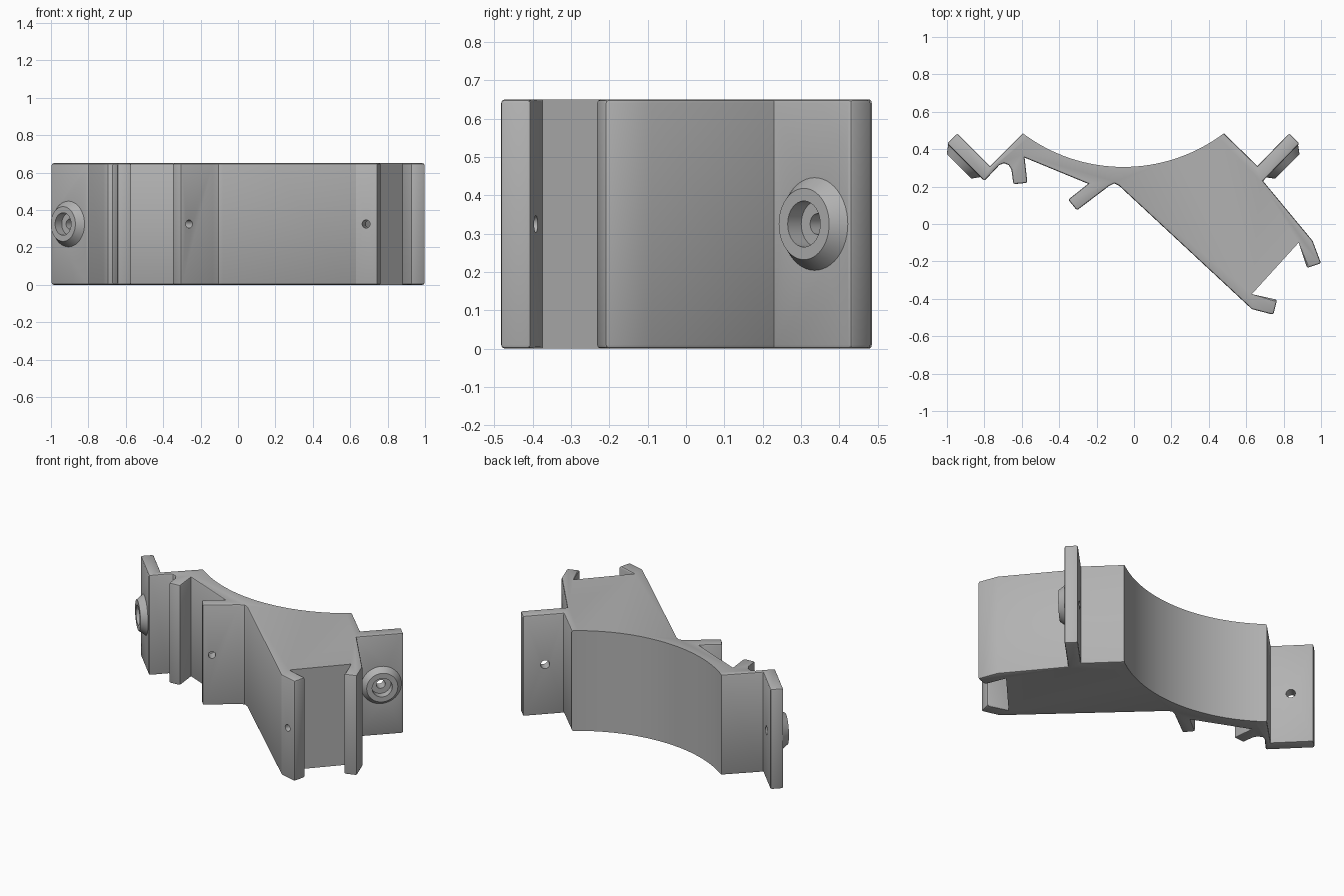
import bpy, bmesh, math
from mathutils import Vector

old = bpy.data.objects.get("Cube")
if old:
    bpy.data.objects.remove(old, do_unlink=True)

HEIGHT = 0.65
MID = HEIGHT / 2

grey = bpy.data.materials.new("grey plastic")
grey.use_nodes = True
colour = (0.45, 0.45, 0.45, 1)
grey.diffuse_color = colour
grey.node_tree.nodes["Principled BSDF"].inputs["Base Color"].default_value = colour


def make_object(name, bm):
    mesh = bpy.data.meshes.new(name)
    bm.to_mesh(mesh)
    bm.free()
    mesh.materials.append(grey)
    obj = bpy.data.objects.new(name, mesh)
    bpy.context.collection.objects.link(obj)
    return obj


def cone(name, base, axis, r1, r2, start, end, sides=48):
    """Cone or cylinder along axis, from start to end measured from base."""
    axis = Vector(axis).normalized()
    bm = bmesh.new()
    bmesh.ops.create_cone(bm, cap_ends=True, segments=sides, radius1=r1,
                          radius2=r2, depth=end - start)
    turn = axis.to_track_quat('Z', 'Y').to_matrix().to_4x4()
    bmesh.ops.transform(bm, matrix=turn, verts=bm.verts)
    bmesh.ops.translate(bm, vec=Vector(base) + axis * (start + end) / 2, verts=bm.verts)
    return make_object(name, bm)


def combine(target, tool, operation):
    mod = target.modifiers.new(tool.name, 'BOOLEAN')
    mod.operation = operation
    mod.solver = 'EXACT'
    mod.object = tool
    tool.hide_render = True
    bpy.context.view_layer.objects.active = target
    bpy.ops.object.modifier_apply(modifier=mod.name)
    bpy.data.objects.remove(tool, do_unlink=True)


# Cradle arc on the back
RADIUS, ARC_X, ARC_Y = 0.893, -0.057, 1.198
sweep = math.asin(0.5375 / RADIUS)
arc = []
for i in range(33):
    a = -sweep + 2 * sweep * i / 32
    arc.append((ARC_X + RADIUS * math.sin(a), ARC_Y - RADIUS * math.cos(a)))

left_flange = [(-0.80, 0.23), (-1.0, 0.43), (-0.945, 0.485), (-0.77, 0.31)]
right_flange = [(0.66, 0.31), (0.83, 0.485), (0.885, 0.43), (0.69, 0.23)]
rear_lip = [(0.955, -0.09), (1.0, -0.21), (0.925, -0.235)]
floor = [(0.88, -0.10), (0.63, -0.375)]
front_lip = [(0.765, -0.405), (0.745, -0.485), (0.63, -0.455)]
middle_tab = [(-0.08, 0.205), (-0.105, 0.217), (-0.135, 0.202),
              (-0.305, 0.073), (-0.352, 0.13), (-0.245, 0.215)]
small_hook = [(-0.585, 0.355), (-0.57, 0.22), (-0.645, 0.213), (-0.655, 0.29),
              (-0.67, 0.315), (-0.695, 0.325), (-0.72, 0.315)]
outline = (left_flange + arc + right_flange + rear_lip + floor + front_lip
           + middle_tab + small_hook)

# Extruded bracket body
bm = bmesh.new()
face = bm.faces.new([bm.verts.new((x, y, 0)) for x, y in outline])
grown = bmesh.ops.extrude_face_region(bm, geom=[face])
bmesh.ops.translate(bm, vec=(0, 0, HEIGHT),
                    verts=[g for g in grown["geom"] if isinstance(g, bmesh.types.BMVert)])
bmesh.ops.recalc_face_normals(bm, faces=bm.faces)


def stays_sharp(edge):
    for group in (arc, floor):
        if all(any(math.hypot(v.co.x - x, v.co.y - y) < 0.001 for x, y in group)
               for v in edge.verts):
            return True
    return False


# Softened outer edges, with the cradle and the slot floor left crisp
soft = [e for e in bm.edges
        if e.is_convex and e.calc_face_angle() > 0.6 and not stays_sharp(e)]
bmesh.ops.bevel(bm, geom=soft, offset=0.01, segments=2, profile=0.5, affect='EDGES')
bmesh.ops.recalc_face_normals(bm, faces=bm.faces)
bracket = make_object("bracket_body", bm)

# Screw bosses with counterbored holes on both flanges
for side, base, axis in (("left_view", (-0.907, 0.337, MID), (-1, -1, 0)),
                         ("right_view", (0.791, 0.336, MID), (1, -1, 0))):
    combine(bracket, cone("boss_" + side, base, axis, 0.125, 0.093, -0.004, 0.04), 'UNION')
    combine(bracket, cone("counterbore_" + side, base, axis, 0.06, 0.06, -0.01, 0.08), 'DIFFERENCE')
    combine(bracket, cone("screw_hole_" + side, base, axis, 0.027, 0.027, -0.2, 0.08), 'DIFFERENCE')

# Pin holes through the middle tab and the front lip
for name, base, axis in (("tab_hole", (-0.26, 0.105, MID), (0.61, -0.79, 0)),
                         ("lip_hole", (0.685, -0.468, MID), (-0.25, -0.97, 0))):
    combine(bracket, cone(name, base, axis, 0.022, 0.022, -0.12, 0.05, 24), 'DIFFERENCE')

bpy.ops.object.select_all(action='DESELECT')
bracket.select_set(True)
bpy.context.view_layer.objects.active = bracket
bpy.ops.object.shade_smooth_by_angle(angle=math.radians(25))
